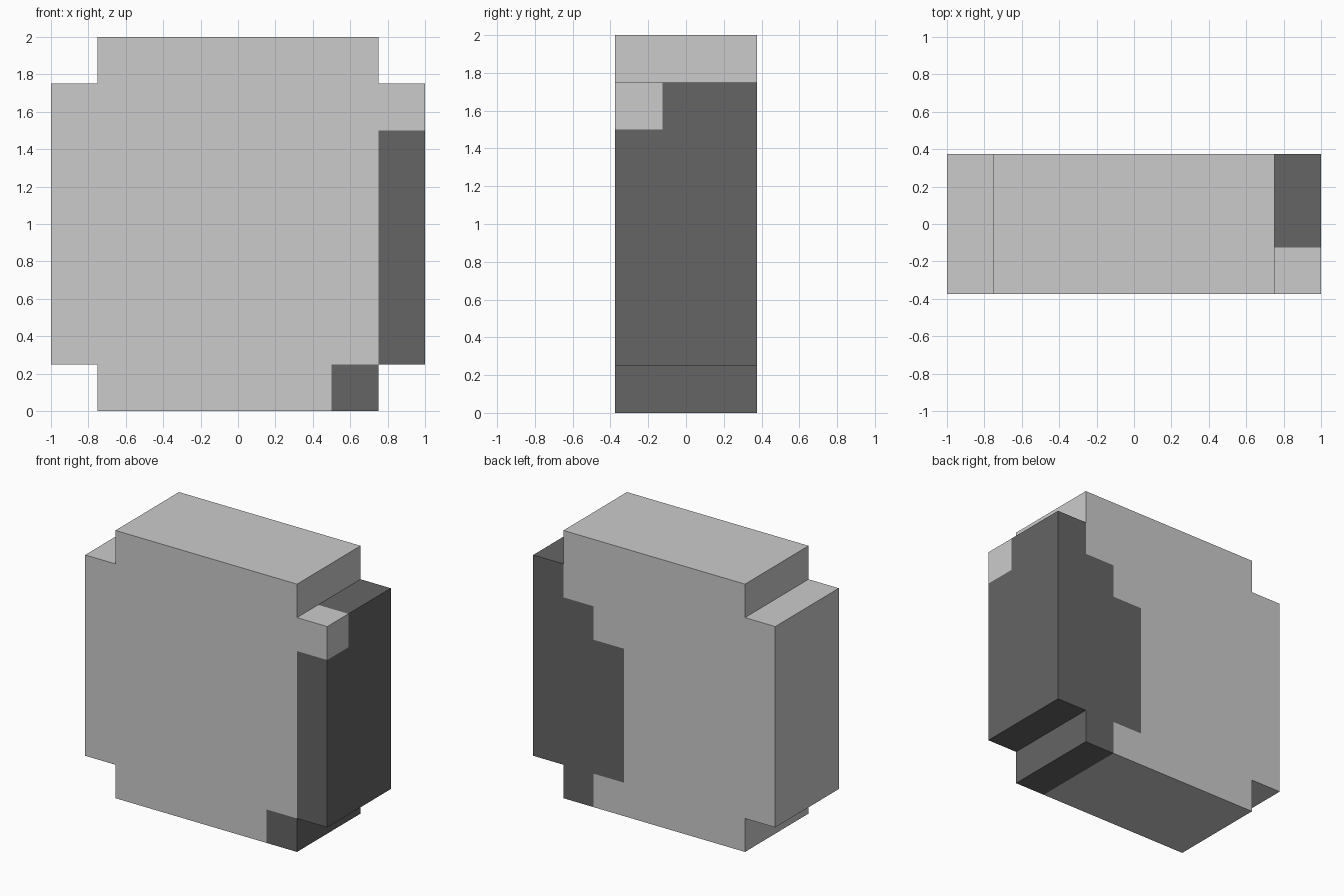
import bpy, bmesh
from mathutils import Vector

if "Cube" in bpy.data.objects:
    bpy.data.objects.remove(bpy.data.objects["Cube"])

U = 0.25  # block unit


def material(name, v):
    m = bpy.data.materials.new(name)
    m.diffuse_color = (v, v, v, 1)
    m.use_nodes = True
    m.node_tree.nodes["Principled BSDF"].inputs["Base Color"].default_value = m.diffuse_color
    return m


# Dark regions per depth layer: (x0, x1, z0, z1)
DARK = {
    "front": [(.75, 1, .25, 1.5), (.5, .75, 0, .25)],
    "middle": [(.75, 1, .25, 1.75), (.5, .75, 0, .25)],
    "back": [(.75, 1, .25, 1.75), (.5, .75, 0, 1.5), (.25, .5, .25, 1.25)],
}


def is_dark(p):
    layer = "front" if p.y < -.125 else "middle" if p.y < .125 else "back"
    return any(a < p.x < b and c < p.z < d for a, b, c, d in DARK[layer])


# Block outline with notched corners, extruded front to back
bm = bmesh.new()
outline = [(-.75, 0), (.75, 0), (.75, U), (1, U), (1, 1.75), (.75, 1.75),
           (.75, 2), (-.75, 2), (-.75, 1.75), (-1, 1.75), (-1, U), (-.75, U)]
face = bm.faces.new([bm.verts.new((x, -.375, z)) for x, z in outline])
ext = bmesh.ops.extrude_face_region(bm, geom=[face], use_keep_orig=True)
verts = [g for g in ext["geom"] if isinstance(g, bmesh.types.BMVert)]
bmesh.ops.translate(bm, verts=verts, vec=(0, .75, 0))
bmesh.ops.recalc_face_normals(bm, faces=bm.faces)

# Cut the surface into unit cells so the colours meet on block edges
cuts = [((-1 + U * i, 0, 0), (1, 0, 0)) for i in range(1, 8)]
cuts += [((0, 0, U * i), (0, 0, 1)) for i in range(1, 8)]
cuts += [((0, y, 0), (0, 1, 0)) for y in (-.125, .125)]
for co, no in cuts:
    bmesh.ops.bisect_plane(bm, geom=bm.verts[:] + bm.edges[:] + bm.faces[:],
                           dist=1e-5, plane_co=Vector(co), plane_no=Vector(no))
bm.normal_update()

# Colour each cell by the block just beneath it, then merge flat areas
for f in bm.faces:
    f.material_index = int(is_dark(f.calc_center_median() - f.normal * .05))
bmesh.ops.dissolve_limit(bm, angle_limit=.01, verts=bm.verts[:],
                         edges=bm.edges[:], delimit={'MATERIAL'})

mesh = bpy.data.meshes.new("notched_block")
bm.to_mesh(mesh)
bm.free()
mesh.materials.append(material("light_grey", .8))
mesh.materials.append(material("dark_grey", .13))
bpy.context.collection.objects.link(bpy.data.objects.new("notched_block", mesh))
